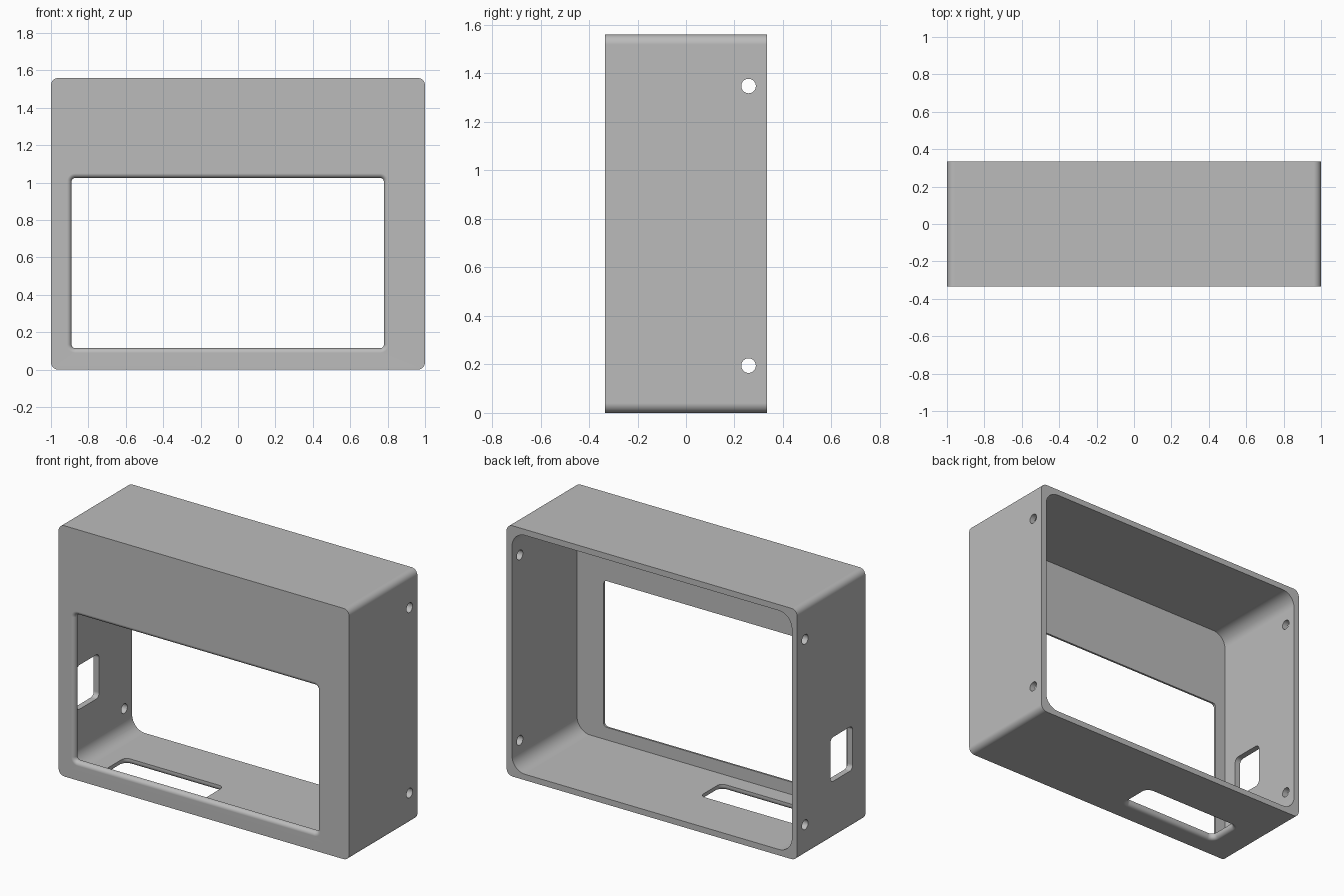
import bpy, bmesh
from math import sin, cos, pi

cube = bpy.data.objects.get("Cube")
if cube:
    bpy.data.objects.remove(cube, do_unlink=True)

HALF_D, HEIGHT, WALL = 0.335, 1.56, 0.037
AXES = {"x": lambda a, b, d: (d, a, b),
        "y": lambda a, b, d: (a, d, b),
        "z": lambda a, b, d: (a, b, d)}


def loft(name, axis, rect, radius, stations, segs=8):
    """Rounded rectangle swept along an axis; stations are (depth, growth)."""
    a0, a1, b0, b1 = rect
    bm = bmesh.new()
    rings = []
    for depth, grow in stations:
        ring = []
        corners = ((a1, b1), (a0, b1), (a0, b0), (a1, b0))
        signs = ((1, 1), (-1, 1), (-1, -1), (1, -1))
        for q, ((a, b), (sa, sb)) in enumerate(zip(corners, signs)):
            for i in range(segs + 1):
                t = (q + i / segs) * pi / 2
                r = radius + grow
                p = (a - sa * radius + r * cos(t), b - sb * radius + r * sin(t))
                ring.append(bm.verts.new(AXES[axis](*p, depth)))
        rings.append(ring)
    n = len(rings[0])
    for lo, hi in zip(rings, rings[1:]):
        for i in range(n):
            j = (i + 1) % n
            bm.faces.new((lo[i], lo[j], hi[j], hi[i]))
    bm.faces.new(rings[0])
    bm.faces.new(rings[-1])
    bmesh.ops.remove_doubles(bm, verts=bm.verts, dist=1e-5)
    bmesh.ops.recalc_face_normals(bm, faces=bm.faces)
    mesh = bpy.data.meshes.new(name)
    bm.to_mesh(mesh)
    bm.free()
    obj = bpy.data.objects.new(name, mesh)
    bpy.context.collection.objects.link(obj)
    return obj


def rounded_lip(face, size, end, steps=6):
    """Stations of a cutter that flares into a fillet at an outer face."""
    out = [(face - 0.05, size)]
    for i in range(steps + 1):
        t = i / steps * pi / 2
        out.append((face + size * (1 - cos(t)), size * (1 - sin(t))))
    return out + [(end, 0)]


# Outer shell
case = loft("display_case", "y", (-1, 1, 0, HEIGHT), 0.04,
            [(-HALF_D, 0), (HALF_D, 0)])

# Cavity open to the back
cutters = [loft("cavity_cutter", "y", (WALL - 1, 1 - WALL, WALL, HEIGHT - WALL), 0.09,
                [(-HALF_D + 0.03, 0), (HALF_D + 0.1, 0)], 12)]
# Front window with rounded lip
cutters.append(loft("window_cutter", "y", (-0.89, 0.78, 0.115, 1.025), 0.02,
                    rounded_lip(-HALF_D, 0.025, -0.2)))
# Slot in the floor
cutters.append(loft("floor_slot_cutter", "z", (-0.78, -0.1, -0.2, 0.005), 0.035,
                    rounded_lip(0, 0.025, 0.1)))
# Port in the side wall
cutters.append(loft("side_port_cutter", "x", (-0.21, 0.01, 0.36, 0.635), 0.03,
                    [(-1.1, 0), (-0.9, 0)]))
# Screw holes through both side walls
for z in (0.195, 1.348):
    for side in (-1, 1):
        cutters.append(loft("screw_hole_cutter", "x",
                            (0.228, 0.288, z - 0.03, z + 0.03), 0.03,
                            [(side * 0.9, 0), (side * 1.1, 0)]))

bpy.ops.object.select_all(action="DESELECT")
case.select_set(True)
bpy.context.view_layer.objects.active = case
for cutter in cutters:
    mod = case.modifiers.new("cut", "BOOLEAN")
    mod.operation, mod.solver, mod.object = "DIFFERENCE", "EXACT", cutter
    bpy.ops.object.modifier_apply(modifier=mod.name)
    bpy.data.objects.remove(cutter, do_unlink=True)

# Smooth fillets, crisp edges, clean flats
bpy.ops.object.shade_smooth_by_angle(angle=pi / 6)
weighted = case.modifiers.new("clean_normals", "WEIGHTED_NORMAL")
weighted.keep_sharp = True

grey = bpy.data.materials.new("light_grey")
grey.use_nodes = True
grey.diffuse_color = (0.5, 0.5, 0.5, 1)
grey.node_tree.nodes["Principled BSDF"].inputs["Base Color"].default_value = (0.5, 0.5, 0.5, 1)
case.data.materials.clear()
case.data.materials.append(grey)
